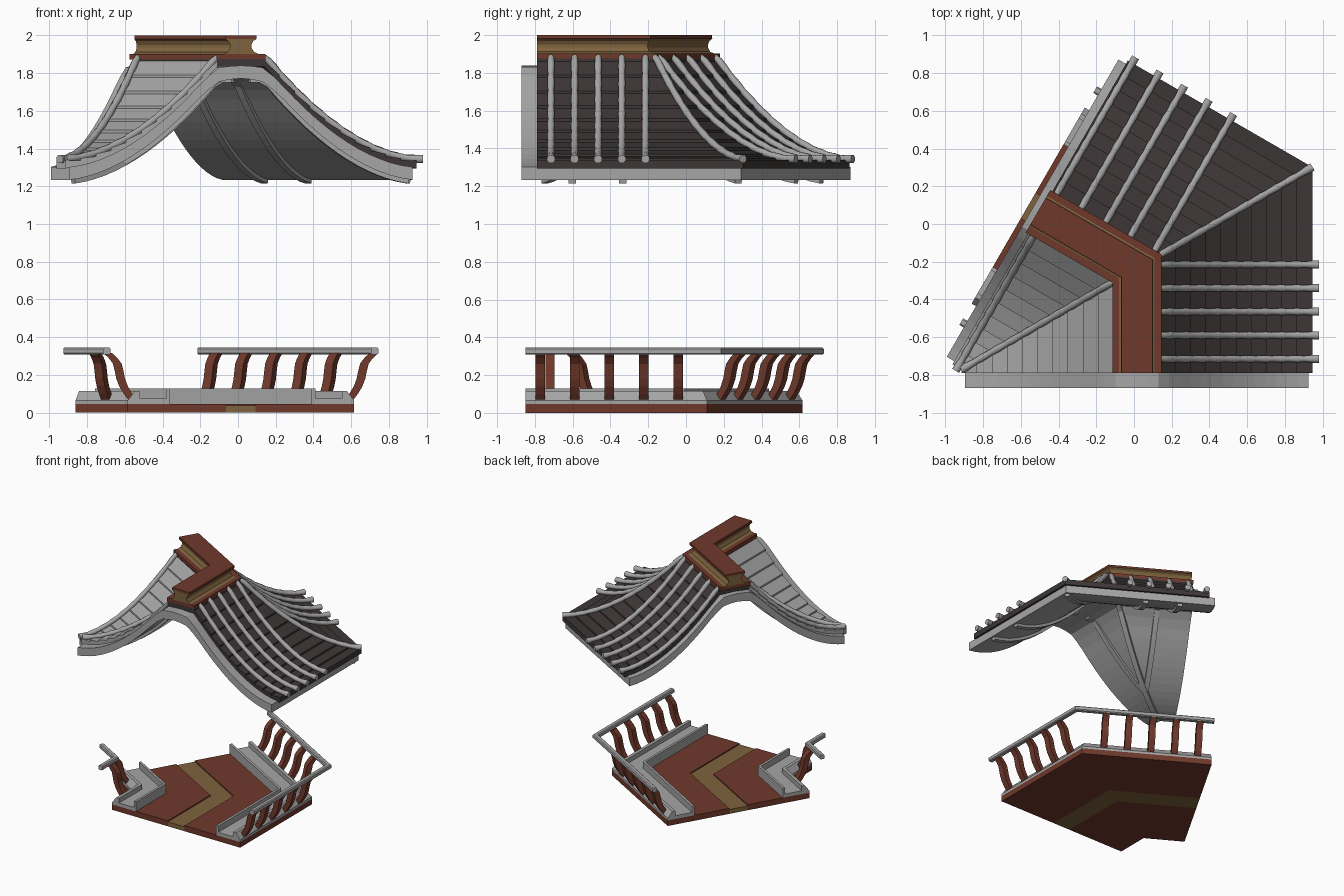
import bpy, bmesh, math
from mathutils import Vector

if "Cube" in bpy.data.objects:
    bpy.data.objects.remove(bpy.data.objects["Cube"])

CX, CY = 0.015, -0.235            # corner of the two corridor arms
C30, S30, T30 = math.cos(math.pi / 6), 0.5, math.tan(math.pi / 6)


def mat(name, rgb):
    m = bpy.data.materials.new(name)
    m.diffuse_color = (*rgb, 1)
    m.use_nodes = True
    m.node_tree.nodes["Principled BSDF"].inputs["Base Color"].default_value = m.diffuse_color
    return m


BROWN = mat("red brown", (0.16, 0.040, 0.024))
GOLD = mat("ochre", (0.21, 0.125, 0.048))
DARK = mat("dark tile", (0.047, 0.038, 0.037))
GREY = mat("light grey", (0.38, 0.38, 0.38))


def place(arm, s, d, z):
    """s runs along the arm away from the corner, d across it (outer side positive)."""
    if arm == 1:
        return Vector((CX + d, CY - s, z))
    return Vector((CX - C30 * s + S30 * d, CY + S30 * s + C30 * d, z))


def finish(name, bm, material, smooth=False):
    bmesh.ops.recalc_face_normals(bm, faces=bm.faces)
    me = bpy.data.meshes.new(name)
    bm.to_mesh(me)
    bm.free()
    me.materials.append(material)
    ob = bpy.data.objects.new(name, me)
    bpy.context.collection.objects.link(ob)
    if smooth:
        bpy.context.view_layer.objects.active = ob
        ob.select_set(True)
        bpy.ops.object.shade_smooth_by_angle(angle=math.radians(50))
        ob.select_set(False)
    return ob


def loft(bm, rings):
    """Skin closed rings of points and cap both ends."""
    vs = [[bm.verts.new(p) for p in r] for r in rings]
    n = len(vs[0])
    for a, b in zip(vs, vs[1:]):
        for i in range(n):
            j = (i + 1) % n
            bm.faces.new((a[i], a[j], b[j], b[i]))
    bm.faces.new(vs[0])
    bm.faces.new(vs[-1])


def sweep(name, profile, t1, t2, material):
    """Mitred extrusion of a (d, z) profile round the corner."""
    bm = bmesh.new()
    loft(bm, [[place(1, t1, d, z) for d, z in profile],
              [place(1, -d * T30, d, z) for d, z in profile],
              [place(2, t2, d, z) for d, z in profile]])
    return finish(name, bm, material)


def flip(profile):
    return [(-d, z) for d, z in profile]


def box(d0, d1, z0, z1):
    return [(d0, z0), (d1, z0), (d1, z1), (d0, z1)]


def tube(bm, path, radii, sides):
    rings = []
    for i, p in enumerate(path):
        t = (path[min(i + 1, len(path) - 1)] - path[max(i - 1, 0)]).normalized()
        side = t.cross(Vector((0, 0, 1))).normalized()
        up = side.cross(t)
        rings.append([p + radii[i] * (math.cos(a) * side + math.sin(a) * up)
                      for a in [2 * math.pi * (k + 0.5) / sides for k in range(sides)]])
    loft(bm, rings)


def roof_z(d):
    d = abs(d)
    if d < 0.13:
        return 1.87
    return 1.33 + 0.54 * (max(0.95 - d, 0) / 0.82) ** 1.84


# Floor slabs with the sunken ochre path
F1, F2 = 0.615, 0.665
sweep("floor_outer", box(0.078, 0.6, 0, 0.047), F1, F2, BROWN)
sweep("floor_inner", box(-0.6, -0.078, 0, 0.047), F1, F2, BROWN)
sweep("floor_path", box(-0.078, 0.078, 0, 0.037), F1, F2, GOLD)

# Bench trays and handrails on both sides
bench = [(0.375, 0.046), (0.375, 0.128), (0.395, 0.128), (0.395, 0.075), (0.535, 0.075),
         (0.535, 0.115), (0.562, 0.115), (0.6, 0.065), (0.6, 0.046)]
rail = [(0.69, 0.315), (0.697, 0.308), (0.723, 0.308), (0.73, 0.315),
        (0.73, 0.338), (0.723, 0.345), (0.697, 0.345), (0.69, 0.338)]
for label, f in (("outer", lambda p: p), ("inner", flip)):
    sweep("bench_" + label, f(bench), F1, F2, GREY)
    sweep("handrail_" + label, f(rail), F1, F2, GREY)

# Curved backrest slats
curve = [(0.575, 0.07), (0.598, 0.10), (0.622, 0.14), (0.637, 0.18),
         (0.645, 0.22), (0.655, 0.26), (0.678, 0.29), (0.705, 0.315)]
slat = [(d - 0.023, z) for d, z in curve] + [(d + 0.023, z) for d, z in reversed(curve)]


def add_slat(name, arm, s, profile):
    bm = bmesh.new()
    loft(bm, [[place(arm, s + o, d, z) for d, z in profile] for o in (-0.025, 0.025)])
    finish(name, bm, BROWN)


for arm in (1, 2):
    for i in range(5):
        add_slat(f"slat_outer_{arm}_{i}", arm, -0.195 + 0.183 * i + 0.02 * (arm - 1), slat)
    add_slat(f"slat_inner_{arm}", arm, 0.485, flip(slat))

# Roof soffit shell, which also forms the projecting gable boards
ds = [0.91 * i / 16 for i in range(-16, 17)]
round_top = lambda d: -0.03 * max(0, 1 - abs(abs(d) - 0.13) / 0.1)
shell = ([(d, roof_z(d) - 0.03 + round_top(d) * 0.4) for d in ds] +
         [(d, roof_z(d) - 0.098 + round_top(d) * 0.7) for d in reversed(ds)])
sweep("roof_shell", shell, 0.635, 0.638, GREY)

# Stepped tile courses: dark outside, light inside
R1, R2 = 0.555, 0.592
N = 10
tiles = []
for i in range(N):
    a, b = 0.125 + 0.805 * i / N, 0.125 + 0.805 * (i + 1) / N
    tiles += [(a, roof_z(a) - 0.006), (b, roof_z(b) + 0.008)]
tiles += [(d, roof_z(d) - 0.036) for d in [0.93 - 0.805 * i / N for i in range(N + 1)]]
sweep("tiles_outer", tiles, R1, R2, DARK)
sweep("tiles_inner", flip(tiles), R1, R2, GREY)
sweep("ridge_bed", box(-0.125, 0.13, 1.835, 1.876), R1, R2, DARK)

# Ridge cap: flange, hollow body, top board
K1, K2 = 0.555, 0.605
sweep("ridge_flange", box(-0.13, 0.13, 1.872, 1.902), K1, K2, BROWN)
half = [(0.098, 1.9), (0.07, 1.912), (0.056, 1.935), (0.056, 1.95), (0.066, 1.97), (0.085, 1.982)]
sweep("ridge_body", half + flip(half)[::-1], K1, K2, GOLD)
sweep("ridge_top", box(-0.082, 0.082, 1.981, 2.0), K1, K2, BROWN)


# Round cover tiles running down the roof
def cover(name, arm, s_of, d0, d1, r=0.019):
    bm = bmesh.new()
    n = 30
    path, radii = [], []
    for i in range(n + 1):
        d = d0 + (d1 - d0) * i / n
        path.append(place(arm, s_of(d), d, roof_z(d) + 0.014))
        radii.append(r + 0.0035 * ((i % 3) / 2 - 0.5))
    radii[-1] = radii[-2] = 0.023      # round end tile
    tube(bm, path, radii, 8)
    finish(name, bm, GREY, True)


mitre = lambda d: -d * T30
for i in range(5):
    cover(f"cover_tile_1_{i}", 1, lambda d: 0.48 - 0.125 * i, 0.12, 0.965)
    cover(f"cover_tile_2_{i}", 2, lambda d: 0.565 - 0.15 * i, 0.12, 0.965)
cover("hip_cover", 1, mitre, 0.12, 0.93)
cover("valley_cover", 1, mitre, -0.12, -0.93)
cover("cover_tile_inner", 2, lambda d: 0.56, -0.12, -0.95)


# Rafters under the soffit
def rafter(name, arm, s_of, d0, d1):
    bm = bmesh.new()
    path = []
    for i in range(17):
        d = d0 + (d1 - d0) * i / 16
        path.append(place(arm, s_of(d), d, roof_z(d) - 0.1))
    tube(bm, path, [0.028] * 17, 4)
    finish(name, bm, GREY)


for arm in (1, 2):
    for i, s in enumerate((0.1, 0.367)):
        rafter(f"rafter_outer_{arm}_{i}", arm, lambda d: s, 0.05, 0.89)
    rafter(f"rafter_inner_{arm}", arm, lambda d: 0.367, -0.05, -0.62)
rafter("hip_rafter", 1, mitre, 0.05, 0.89)
rafter("valley_rafter", 1, mitre, -0.05, -0.89)
